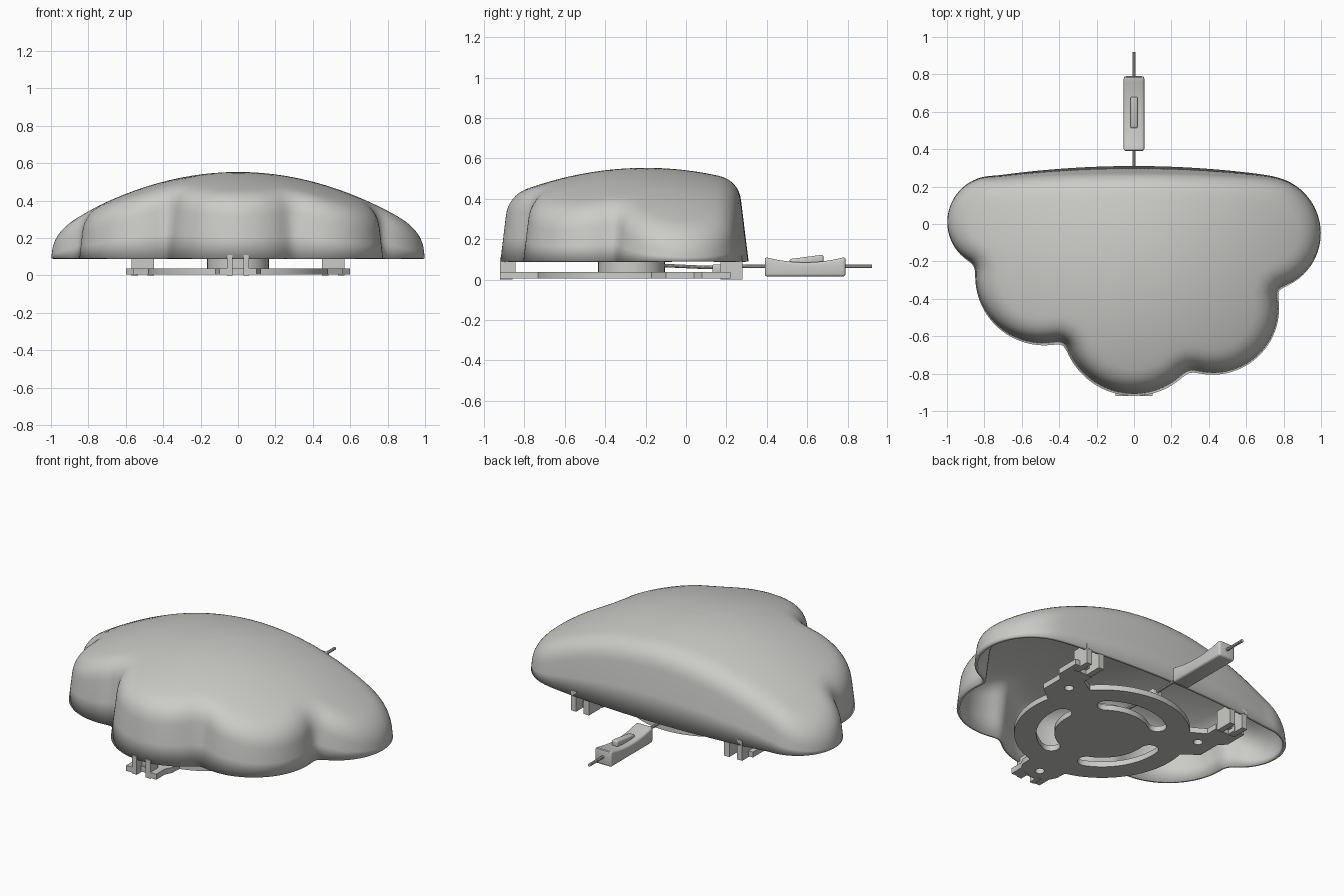
import bpy, bmesh, math
from mathutils import Vector as V

if "Cube" in bpy.data.objects:
    bpy.data.objects.remove(bpy.data.objects["Cube"])

mat = bpy.data.materials.new("light_grey")
mat.diffuse_color = (0.6, 0.6, 0.58, 1)
mat.use_nodes = True
mat.node_tree.nodes["Principled BSDF"].inputs["Base Color"].default_value = mat.diffuse_color
CX = V((0, -0.27))            # centre of the base disc


def finish(ob, angle=35):
    ob.data.materials.clear()
    ob.data.materials.append(mat)
    bpy.ops.object.select_all(action='DESELECT')
    ob.select_set(True)
    bpy.context.view_layer.objects.active = ob
    bpy.ops.object.shade_smooth_by_angle(angle=math.radians(angle))
    return ob


def from_bm(name, bm, angle=35):
    bmesh.ops.recalc_face_normals(bm, faces=bm.faces)
    me = bpy.data.meshes.new(name)
    bm.to_mesh(me)
    bm.free()
    ob = bpy.data.objects.new(name, me)
    bpy.context.collection.objects.link(ob)
    return finish(ob, angle)


def box(name, x0, x1, y0, y1, z0, z1, bevel=0.0):
    bm = bmesh.new()
    bmesh.ops.create_cube(bm, size=1)
    for v in bm.verts:
        v.co = ((x0 + x1) / 2 + v.co.x * (x1 - x0), (y0 + y1) / 2 + v.co.y * (y1 - y0),
                (z0 + z1) / 2 + v.co.z * (z1 - z0))
    if bevel:
        bmesh.ops.bevel(bm, geom=bm.edges[:], offset=bevel, segments=3, affect='EDGES', profile=0.5)
    return from_bm(name, bm)


def arc(c, r, a0, a1, n):
    return [V((c[0] + r * math.cos(a0 + (a1 - a0) * i / n), c[1] + r * math.sin(a0 + (a1 - a0) * i / n)))
            for i in range(n + 1)]


def plate(name, splines, z0, z1):
    """Flat extruded outline; inner splines become holes."""
    cu = bpy.data.curves.new(name, 'CURVE')
    cu.dimensions, cu.fill_mode, cu.extrude = '2D', 'BOTH', (z1 - z0) / 2
    for pts in splines:
        s = cu.splines.new('POLY')
        s.points.add(len(pts) - 1)
        for p, q in zip(s.points, pts):
            p.co = (q[0], q[1], 0, 1)
        s.use_cyclic_u = True
    ob = bpy.data.objects.new(name, cu)
    bpy.context.collection.objects.link(ob)
    ob.location.z = (z0 + z1) / 2
    bpy.ops.object.select_all(action='DESELECT')
    ob.select_set(True)
    bpy.context.view_layer.objects.active = ob
    bpy.ops.object.convert(target='MESH')
    return finish(bpy.context.view_layer.objects.active)


# ---- cloud outline: five lobes and a gently bowed back ----
lobes = [((-.75, .01), .25), ((-.48, -.28), .37), ((0, -.53), .39), ((.42, -.45), .357), ((.69, -.05), .31)]


def crossing(a, b):
    (c1, r1), (c2, r2) = a, b
    c1, c2 = V(c1), V(c2)
    d = (c2 - c1).length
    u = (c2 - c1) / d
    t = (d * d + r1 * r1 - r2 * r2) / (2 * d)
    h = math.sqrt(r1 * r1 - t * t)
    return max((c1 + u * t + V((-u.y, u.x)) * s * h for s in (1, -1)), key=lambda p: (p - V((0, -.1))).length)


raw = []
cusps = [crossing(lobes[i], lobes[i + 1]) for i in range(4)]
for i, (c, r) in enumerate(lobes):
    ang = lambda p: math.atan2(p.y - c[1], p.x - c[0])
    a0 = math.radians(96) if i == 0 else ang(cusps[i - 1])
    a1 = math.radians(84) if i == 4 else ang(cusps[i])
    while a1 < a0:
        a1 += 2 * math.pi
    raw += arc(c, r, a0, a1, 60)
x0, x1 = raw[-1].x, raw[0].x
raw += [V((x, .31 - .095 * x * x)) for x in (x0 + (x1 - x0) * i / 60 for i in range(1, 60))]

# even spacing, then soften the creases between lobes
N = 260
closed = raw + [raw[0]]
cum = [0]
for a, b in zip(closed, closed[1:]):
    cum.append(cum[-1] + (b - a).length)
pts, j = [], 0
for i in range(N):
    s = cum[-1] * i / N
    while cum[j + 1] < s:
        j += 1
    pts.append(closed[j].lerp(closed[j + 1], (s - cum[j]) / max(cum[j + 1] - cum[j], 1e-9)))
for _ in range(4):
    pts = [pts[i] * .5 + (pts[i - 1] + pts[(i + 1) % N]) * .25 for i in range(N)]
inward = []
for i in range(N):
    t = (pts[(i + 1) % N] - pts[i - 1]).normalized()
    inward.append(V((-t.y, t.x)))


def dome(p):
    return .553 - .325 * p.x ** 2 - .3 * (p.y + .2) ** 2


# ---- cloud shade: drafted wall, rounded shoulder, domed top ----
columns = []
for p, n in zip(pts, inward):
    F = .10
    d0 = .13 * (dome(p) - F - .09)
    pc, pe = p + n * (d0 + .012), p + n * (d0 + .11)
    zw = max(dome(pc) - F, .11)
    col = []
    for t in (0, .5):
        q = p + n * d0 * t
        col.append((q.x, q.y, .09 + (zw - .09) * t))
    for k in range(9):
        t = k / 8
        w0, w1, w2 = (1 - t) ** 2, 2 * t * (1 - t), t * t
        q = (p + n * d0) * w0 + pc * w1 + pe * w2
        col.append((q.x, q.y, zw * w0 + dome(pc) * w1 + dome(pe) * w2))
    for k in range(1, 12):
        q = pe.lerp(V((0, -.2)), k / 12)
        col.append((q.x, q.y, dome(q)))
    columns.append(col)
bm = bmesh.new()
grid = [[bm.verts.new(c) for c in col] for col in columns]
top = bm.verts.new((0, -.2, dome(V((0, -.2)))))
for i in range(N):
    a, b = grid[i], grid[(i + 1) % N]
    for k in range(len(a) - 1):
        bm.faces.new((a[k], b[k], b[k + 1], a[k + 1]))
    bm.faces.new((a[-1], b[-1], top))
shade = from_bm("cloud_shade", bm, 60)
if shade.data.polygons[0].normal.dot(V((inward[0].x, inward[0].y, 0))) > 0:
    shade.data.flip_normals()
sol = shade.modifiers.new("wall", 'SOLIDIFY')
sol.thickness, sol.offset = .018, -1

# ---- base plate: disc with three arms, curved slots and screw holes ----
rad = math.radians
side = [(.56, -.1), (.56, .04), (.6, .08), (.6, .22), (.53, .22), (.53, .17), (.44, .17), (.44, .1)]
outline = arc(CX, .48, rad(42), rad(138), 40)
outline += [(-x, y) for x, y in reversed(side)]
outline += arc(CX, .48, rad(168), rad(255), 36)
outline += [(-.12, -.8), (-.1, -.84), (-.1, -.92), (-.03, -.92), (-.03, -.88),
            (.03, -.88), (.03, -.92), (.1, -.92), (.1, -.84), (.12, -.8)]
outline += arc(CX, .48, rad(285), rad(372), 36) + side
holes = []
for a in (90, 210, 330):
    s0, s1 = rad(a - 36), rad(a + 36)
    end = lambda t: (CX.x + .31 * math.cos(t), CX.y + .31 * math.sin(t))
    holes.append(arc(CX, .36, s0, s1, 16) + arc(end(s1), .05, s1, s1 + math.pi, 8)[1:-1]
                 + arc(CX, .26, s1, s0, 16) + arc(end(s0), .05, s0 + math.pi, s0 + 2 * math.pi, 8)[1:-1])
    b = rad(a + 180)
    holes.append(arc((CX.x + .53 * math.cos(b), CX.y + .53 * math.sin(b)), .026, 0, 2 * math.pi, 16)[:-1])
plate("base_plate", [outline] + holes, .005, .038)

# ---- light module on the plate ----
plate("light_module", [arc(CX, .165, 0, 2 * math.pi, 48)[:-1]], .038, .10)

# ---- clips that hold the shade ----
for s, nm in ((1, "right"), (-1, "left")):
    for k, (a, b) in enumerate(((.45, .485), (.535, .57))):
        xs = sorted((s * a, s * b))
        box(f"{nm}_clip_post_{k}", *xs, .17, .28, 0, .12)
    xs = sorted((s * .45, s * .57))
    box(f"{nm}_clip_back", *xs, .17, .20, .03, .11)
    box(f"front_clip_post_{nm}", *sorted((s * .03, s * .06)), -.92, -.86, 0, .11)
box("front_clip_back", -.06, .06, -.87, -.845, .03, .11)

# ---- cord and its clamp ----
cu = bpy.data.curves.new("cord", 'CURVE')
cu.dimensions, cu.bevel_depth, cu.bevel_resolution, cu.use_fill_caps = '3D', .009, 3, True
sp = cu.splines.new('POLY')
path = [(0, -.12, .07), (0, .1, .06), (0, .3, .066), (0, .92, .066)]
sp.points.add(3)
for p, q in zip(sp.points, path):
    p.co = (*q, 1)
cord = bpy.data.objects.new("cord", cu)
bpy.context.collection.objects.link(cord)
bpy.context.view_layer.objects.active = cord
bpy.ops.object.select_all(action='DESELECT')
cord.select_set(True)
bpy.ops.object.convert(target='MESH')
finish(bpy.context.view_layer.objects.active)
box("cord_clamp", -.035, .035, .13, .2, .03, .075, .008)

# ---- inline switch: dished top, rounded edges ----
bm = bmesh.new()
prof = [(.39, .015), (.79, .015)] + [(.79 - .4 * i / 12, .085 + .027 * (1 - i / 6) ** 2) for i in range(13)]
face = bm.faces.new([bm.verts.new((-.055, y, z)) for y, z in prof])
ext = bmesh.ops.extrude_face_region(bm, geom=[face])
bmesh.ops.translate(bm, vec=(.11, 0, 0), verts=[g for g in ext["geom"] if isinstance(g, bmesh.types.BMVert)])
bmesh.ops.recalc_face_normals(bm, faces=bm.faces)
sharp = [e for e in bm.edges if e.calc_face_angle(0) > .6]
bmesh.ops.bevel(bm, geom=sharp, offset=.013, segments=3, affect='EDGES', profile=0.5)
from_bm("switch_body", bm)

rocker = box("switch_rocker", -.02, .02, .512, .68, .07, .112, .009)
for v in rocker.data.vertices:
    v.co.z += (v.co.y - .595) * .13
